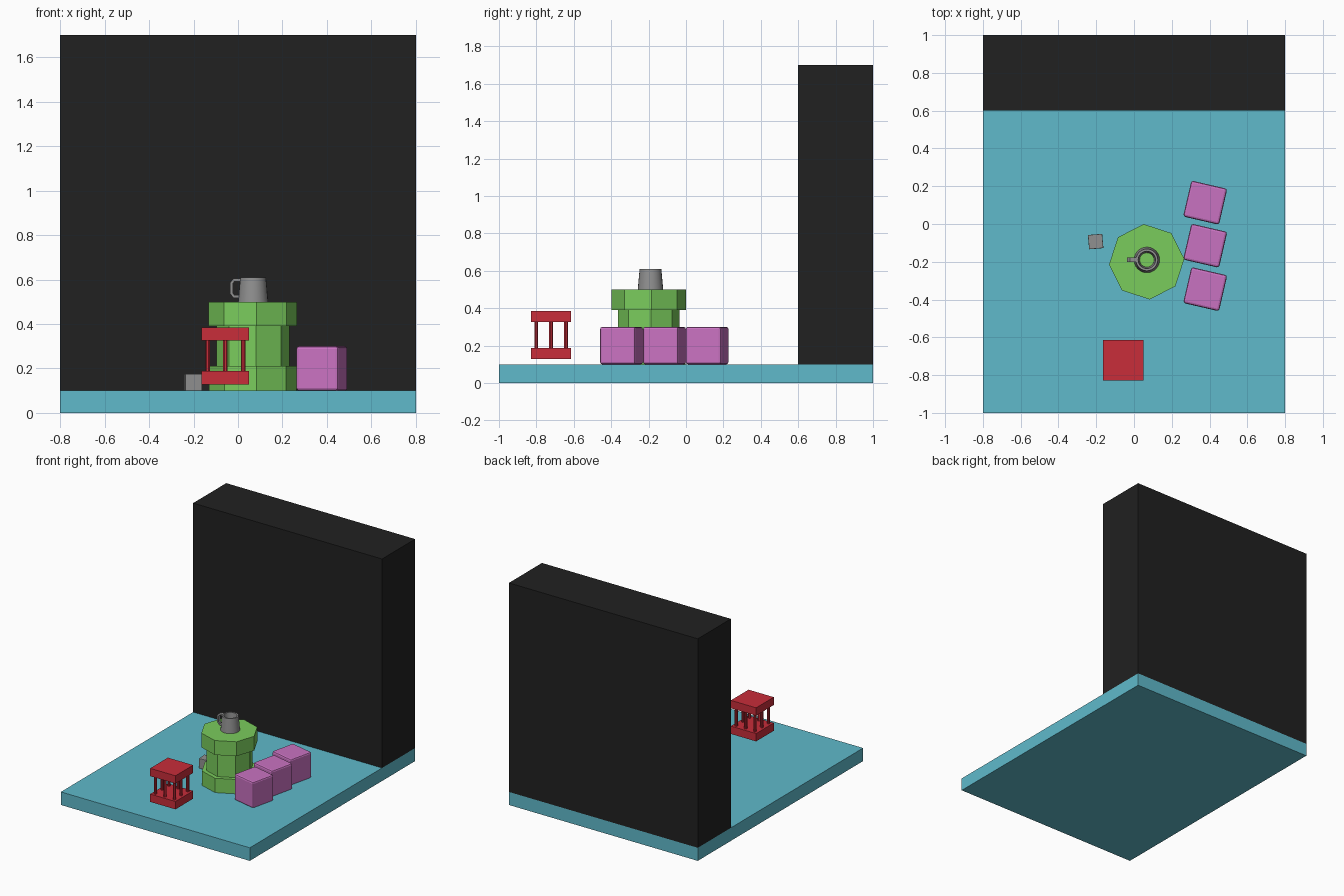
import bpy, bmesh, math
from mathutils import Matrix, Vector

if "Cube" in bpy.data.objects:
    bpy.data.objects.remove(bpy.data.objects["Cube"])


def material(name, rgb):
    m = bpy.data.materials.new(name)
    m.diffuse_color = (*rgb, 1)
    m.use_nodes = True
    m.node_tree.nodes["Principled BSDF"].inputs["Base Color"].default_value = m.diffuse_color
    return m


TEAL = material("teal", (0.115, 0.49, 0.597))
BLACK = material("black", (0.015, 0.015, 0.015))
GREEN = material("green", (0.195, 0.604, 0.107))
PURPLE = material("orchid", (0.584, 0.168, 0.533))
RED = material("red", (0.578, 0.026, 0.042))
GRAY = material("gray", (0.28, 0.28, 0.28))


def finish(name, bm, mat):
    bmesh.ops.recalc_face_normals(bm, faces=bm.faces)
    me = bpy.data.meshes.new(name)
    bm.to_mesh(me)
    bm.free()
    me.materials.append(mat)
    ob = bpy.data.objects.new(name, me)
    bpy.context.scene.collection.objects.link(ob)
    return ob


def box(name, center, size, mat, turn=0, bevel=0):
    bm = bmesh.new()
    bmesh.ops.create_cube(bm, size=1, matrix=Matrix.Diagonal((*size, 1)))
    ob = finish(name, bm, mat)
    ob.location = center
    ob.rotation_euler.z = math.radians(turn)
    if bevel:
        mod = ob.modifiers.new("Bevel", "BEVEL")
        mod.width = bevel
        mod.segments = 2
    return ob


def lathe(name, profile, sides, center, mat, turn=0, closed=False):
    """Revolve (radius, height) points; open profiles are capped at both ends."""
    bm = bmesh.new()
    rings = []
    for r, z in profile:
        rings.append([bm.verts.new((r * math.cos(2 * math.pi * i / sides),
                                    r * math.sin(2 * math.pi * i / sides), z))
                      for i in range(sides)])
    pairs = list(zip(rings, rings[1:]))
    if closed:
        pairs.append((rings[-1], rings[0]))
    else:
        bm.faces.new(rings[0])
        bm.faces.new(rings[-1])
    for a, b in pairs:
        for i in range(sides):
            j = (i + 1) % sides
            bm.faces.new((a[i], a[j], b[j], b[i]))
    ob = finish(name, bm, mat)
    ob.location = center
    ob.rotation_euler.z = math.radians(turn)
    return ob


# floor slab and thick back wall
box("floor", (0, 0, 0.05), (1.6, 2, 0.1), TEAL)
box("back_wall", (0, 0.8, 0.9), (1.6, 0.4, 1.6), BLACK)

# octagonal pedestal with wide foot and cap
lathe("pedestal", [(0.197, 0.1), (0.197, 0.21), (0.165, 0.21),
                   (0.165, 0.39), (0.2, 0.39), (0.2, 0.5)],
      8, (0.067, -0.2, 0), GREEN, turn=4.5)

# tapered open mug on the pedestal
mug = lathe("mug", [(0.068, 0.5), (0.058, 0.61), (0.046, 0.61), (0.038, 0.5)],
            24, (0.068, -0.19, 0), GRAY, closed=True)

# angular mug handle: square section swept along a bent path
path = [(0.015, 0.598), (-0.018, 0.598), (-0.029, 0.585),
        (-0.029, 0.538), (-0.018, 0.523), (0.012, 0.523)]
bm = bmesh.new()
rings = []
for k, (x, z) in enumerate(path):
    a = Vector(path[max(k - 1, 0)])
    b = Vector(path[min(k + 1, len(path) - 1)])
    t = (b - a).normalized()
    n = Vector((-t.y, t.x)) * 0.007
    rings.append([bm.verts.new((x + s * n.x, -0.19 + y, z + s * n.y))
                  for s, y in ((1, -0.012), (1, 0.012), (-1, 0.012), (-1, -0.012))])
for a, b in zip(rings, rings[1:]):
    for i in range(4):
        bm.faces.new((a[i], a[(i + 1) % 4], b[(i + 1) % 4], b[i]))
bm.faces.new(rings[0])
bm.faces.new(rings[-1])
finish("mug_handle", bm, GRAY)

# row of three rounded crates
for i, y in enumerate((0.113, -0.115, -0.345)):
    box(f"crate_{i + 1}", (0.377, y, 0.2), (0.195, 0.195, 0.2), PURPLE, turn=-13, bevel=0.012)

# small block
box("small_block", (-0.203, -0.093, 0.138), (0.076, 0.076, 0.076), GRAY, turn=5, bevel=0.003)

# floating cage: two plates joined by a ring of posts
cx, cy = -0.057, -0.721
box("cage_base", (cx, cy, 0.158), (0.214, 0.214, 0.06), RED)
box("cage_top", (cx, cy, 0.355), (0.214, 0.214, 0.06), RED)
for i in (-1, 0, 1):
    for j in (-1, 0, 1):
        if i or j:
            lathe(f"cage_post_{i + 2}_{j + 2}", [(0.011, 0.185), (0.011, 0.328)],
                  8, (cx + i * 0.08, cy + j * 0.08, 0), RED, turn=22.5)

# smooth the round mug only
bpy.context.view_layer.objects.active = mug
mug.select_set(True)
bpy.ops.object.shade_smooth_by_angle(angle=math.radians(30))
